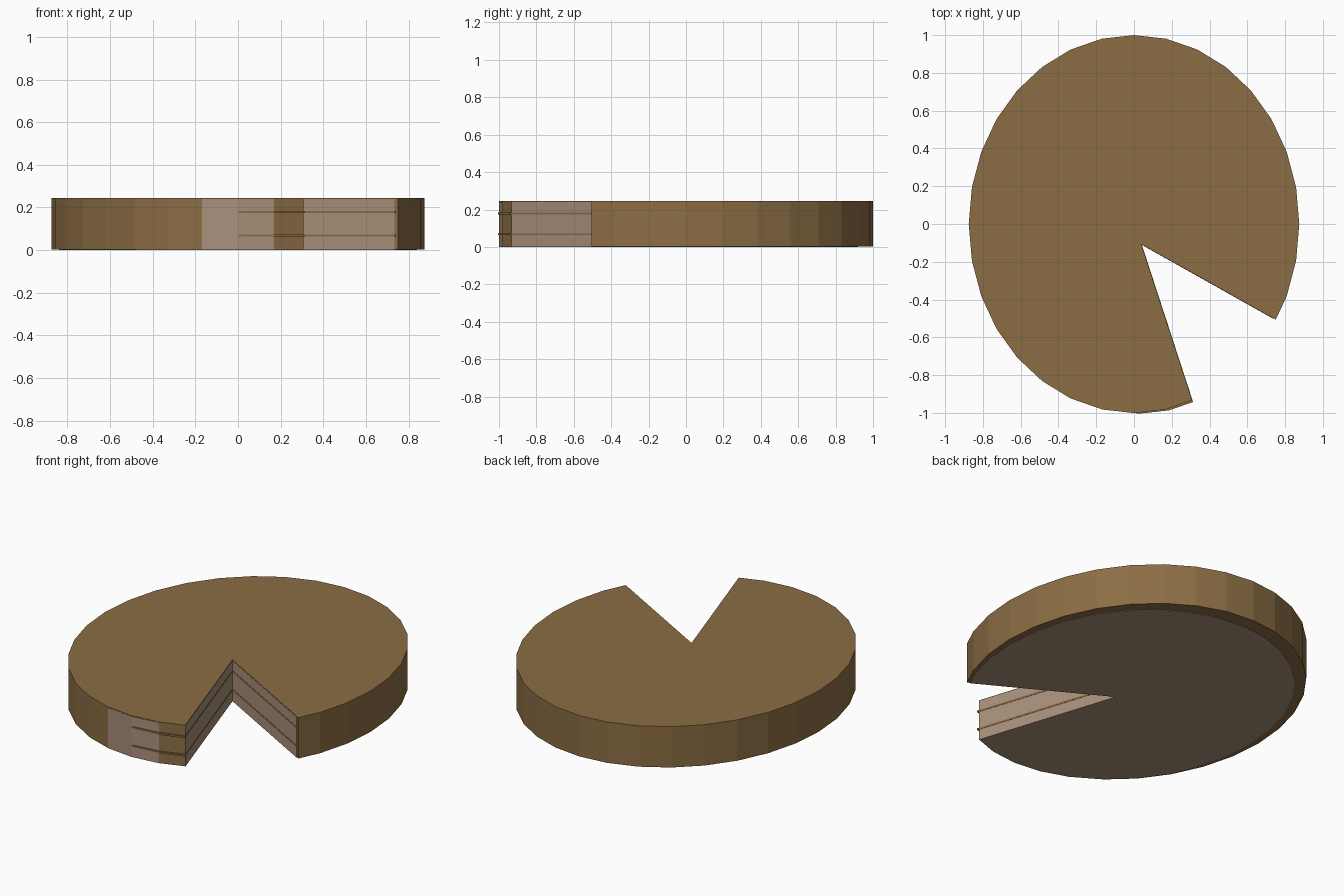
import bpy, bmesh, math
from mathutils import Vector
from mathutils.geometry import intersect_line_line_2d

if "Cube" in bpy.data.objects:
    bpy.data.objects.remove(bpy.data.objects["Cube"])

RX, RY, SIDES = 0.875, 1.0, 32
LEFT_DIR = Vector((0.272, -0.835))    # missing slice, left cut
RIGHT_DIR = Vector((0.712, -0.400))   # missing slice, right cut
APEX = Vector((0.037, -0.105))


def material(name, colour):
    m = bpy.data.materials.new(name)
    m.diffuse_color = (*colour, 1)
    m.use_nodes = True
    m.node_tree.nodes["Principled BSDF"].inputs["Base Color"].default_value = m.diffuse_color
    return m


def cut_disc(name, scale, centre, z0, z1, proud, mat):
    """Oval disc with a slice removed; proud moves the cut faces into the gap."""
    bisector = (LEFT_DIR.normalized() + RIGHT_DIR.normalized()).normalized()
    apex = APEX + bisector * proud
    ring = []
    for i in range(SIDES):
        a = 2 * math.pi * i / SIDES
        ring.append(Vector((centre[0] + scale * RX * math.cos(a),
                            centre[1] + scale * RY * math.sin(a))))

    def hit(direction):
        for i in range(SIDES):
            p = intersect_line_line_2d(apex, apex + direction * 3,
                                       ring[i], ring[(i + 1) % SIDES])
            if p:
                return p

    def angle(p):
        # angle measured counter-clockwise from the right cut
        d = p - apex
        return (math.atan2(d.y, d.x) - math.atan2(RIGHT_DIR.y, RIGHT_DIR.x)) % (2 * math.pi)

    end = angle(apex + LEFT_DIR)
    kept = sorted((p for p in ring if 0.001 < angle(p) < end - 0.001), key=angle)
    outline = [apex, hit(RIGHT_DIR)] + kept + [hit(LEFT_DIR)]

    bm = bmesh.new()
    low = [bm.verts.new((p.x, p.y, z0)) for p in outline]
    high = [bm.verts.new((p.x, p.y, z1)) for p in outline]
    bm.faces.new(low[::-1])
    bm.faces.new(high)
    n = len(outline)
    for i in range(n):
        j = (i + 1) % n
        bm.faces.new((low[i], low[j], high[j], high[i]))
    me = bpy.data.meshes.new(name)
    bm.to_mesh(me)
    bm.free()
    me.materials.append(mat)
    ob = bpy.data.objects.new(name, me)
    bpy.context.collection.objects.link(ob)
    return ob


brown = material("frosting_brown", (0.26, 0.155, 0.058))
tan = material("sponge_tan", (0.40, 0.28, 0.20))

# Outer coating
cut_disc("frosting", 1.0, (0, 0), 0.002, 0.245, 0.0, brown)
# Inner sponge, set forward so it just breaks through the front
cut_disc("sponge", 0.96, (0, -0.041), 0.0, 0.240, 0.003, tan)
# Two thin filling layers
for k, z in enumerate((0.068, 0.178)):
    cut_disc(f"filling_{k + 1}", 0.91, (0.03, -0.094), z - 0.005, z + 0.005, 0.008, brown)
